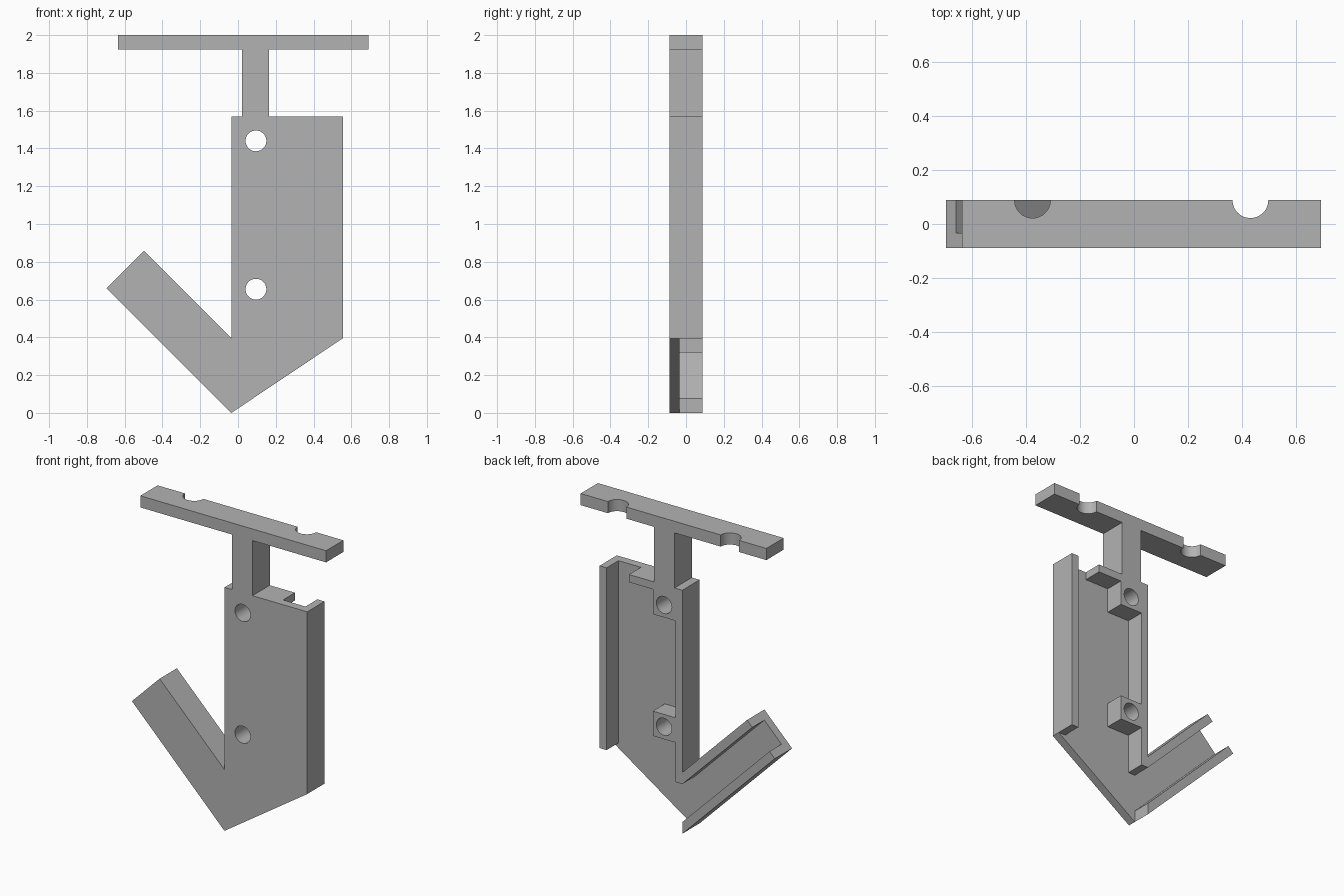
import bpy
import bmesh
import math

cube = bpy.data.objects.get("Cube")
if cube:
    bpy.data.objects.remove(cube, do_unlink=True)

FRONT, BACK = -0.088, 0.088      # full depth
PLATE = -0.034                   # rear face of the front plate
WALL = 0.05                      # rib thickness
TOP, SHOULDER = 1.57, 0.395      # body top and lower corner height
IN, OUT = -0.035, 0.555          # body sides
HOLE_X, HOLES, BOSS = 0.095, (0.655, 1.44), 0.08

grey = bpy.data.materials.new("plain grey")
grey.use_nodes = True
grey.diffuse_color = (0.45, 0.45, 0.45, 1)
grey.node_tree.nodes["Principled BSDF"].inputs["Base Color"].default_value = grey.diffuse_color


def link(name, bm):
    bmesh.ops.recalc_face_normals(bm, faces=bm.faces[:])
    mesh = bpy.data.meshes.new(name)
    bm.to_mesh(mesh)
    bm.free()
    mesh.materials.append(grey)
    obj = bpy.data.objects.new(name, mesh)
    bpy.context.collection.objects.link(obj)
    return obj


def prism(name, outline, y0, y1):
    """Extrude an x-z outline along y."""
    bm = bmesh.new()
    face = bm.faces.new([bm.verts.new((x, y0, z)) for x, z in outline])
    new = bmesh.ops.extrude_face_region(bm, geom=[face])["geom"]
    bmesh.ops.translate(bm, vec=(0, y1 - y0, 0),
                        verts=[v for v in new if isinstance(v, bmesh.types.BMVert)])
    return link(name, bm)


def cylinder(name, location, radius, depth, along_y):
    bm = bmesh.new()
    bmesh.ops.create_cone(bm, cap_ends=True, segments=48, radius1=radius,
                          radius2=radius, depth=depth)
    obj = link(name, bm)
    obj.location = location
    obj.rotation_euler.x = math.pi / 2 if along_y else 0
    return obj


def combine(target, other, operation):
    mod = target.modifiers.new(operation.lower(), 'BOOLEAN')
    mod.operation, mod.solver, mod.object = operation, 'EXACT', other
    bpy.context.view_layer.objects.active = target
    bpy.ops.object.modifier_apply(modifier=mod.name)
    bpy.data.objects.remove(other, do_unlink=True)


def finish(obj):
    bpy.ops.object.select_all(action='DESELECT')
    obj.select_set(True)
    bpy.context.view_layer.objects.active = obj
    bpy.ops.object.shade_smooth_by_angle(angle=math.radians(30))


# Front plate with its angled hook arm
low_tip, high_tip = (-0.695, 0.66), (-0.4975, 0.8575)
body = prism("hook_body", [(IN, TOP), (OUT, TOP), (OUT, SHOULDER), (IN, 0),
                           low_tip, high_tip, (IN, SHOULDER)], FRONT, PLATE)

# Rear ribs: inner wall with bosses, top wall and upper arm wall in one outline
s, drop = 0.0375, 0.075
inner, boss_x, top_end = IN + WALL, HOLE_X + BOSS, 0.345
low, high = HOLES
frame = [(IN, TOP), (IN, SHOULDER), high_tip, (high_tip[0] - s, high_tip[1] - s),
         (IN, SHOULDER - drop), (inner, SHOULDER - drop),
         (inner, low - BOSS), (boss_x, low - BOSS), (boss_x, low + BOSS), (inner, low + BOSS),
         (inner, high - BOSS), (boss_x, high - BOSS),
         (boss_x, TOP - WALL), (top_end, TOP - WALL), (top_end, TOP)]
lower_arm = [(IN, 0), (IN, drop), (low_tip[0] + s, low_tip[1] + s), low_tip]
side = [(OUT - WALL, SHOULDER + 0.0), (OUT, SHOULDER), (OUT, TOP), (OUT - WALL, TOP)]

# The side wall overhangs the sloped lower edge only inside the plate outline
for name, outline in (("frame_rib", frame), ("arm_rib", lower_arm), ("side_rib", side)):
    combine(body, prism(name, outline, PLATE - 0.02, BACK), 'UNION')

# Screw holes
for z in HOLES:
    combine(body, cylinder("hole", (HOLE_X, 0, z), 0.055, 0.5, True), 'DIFFERENCE')
finish(body)

# Stem and crossbar with two round notches in the rear edge
bar, stem_l, stem_r = 1.925, 0.02, 0.165
hanger = prism("crossbar_and_stem",
               [(stem_l, TOP), (stem_r, TOP), (stem_r, bar), (0.69, bar), (0.69, 2),
                (-0.635, 2), (-0.635, bar), (stem_l, bar)], FRONT, BACK)
for x in (-0.375, 0.43):
    combine(hanger, cylinder("notch", (x, BACK, 1.96), 0.066, 0.3, False), 'DIFFERENCE')
finish(hanger)
